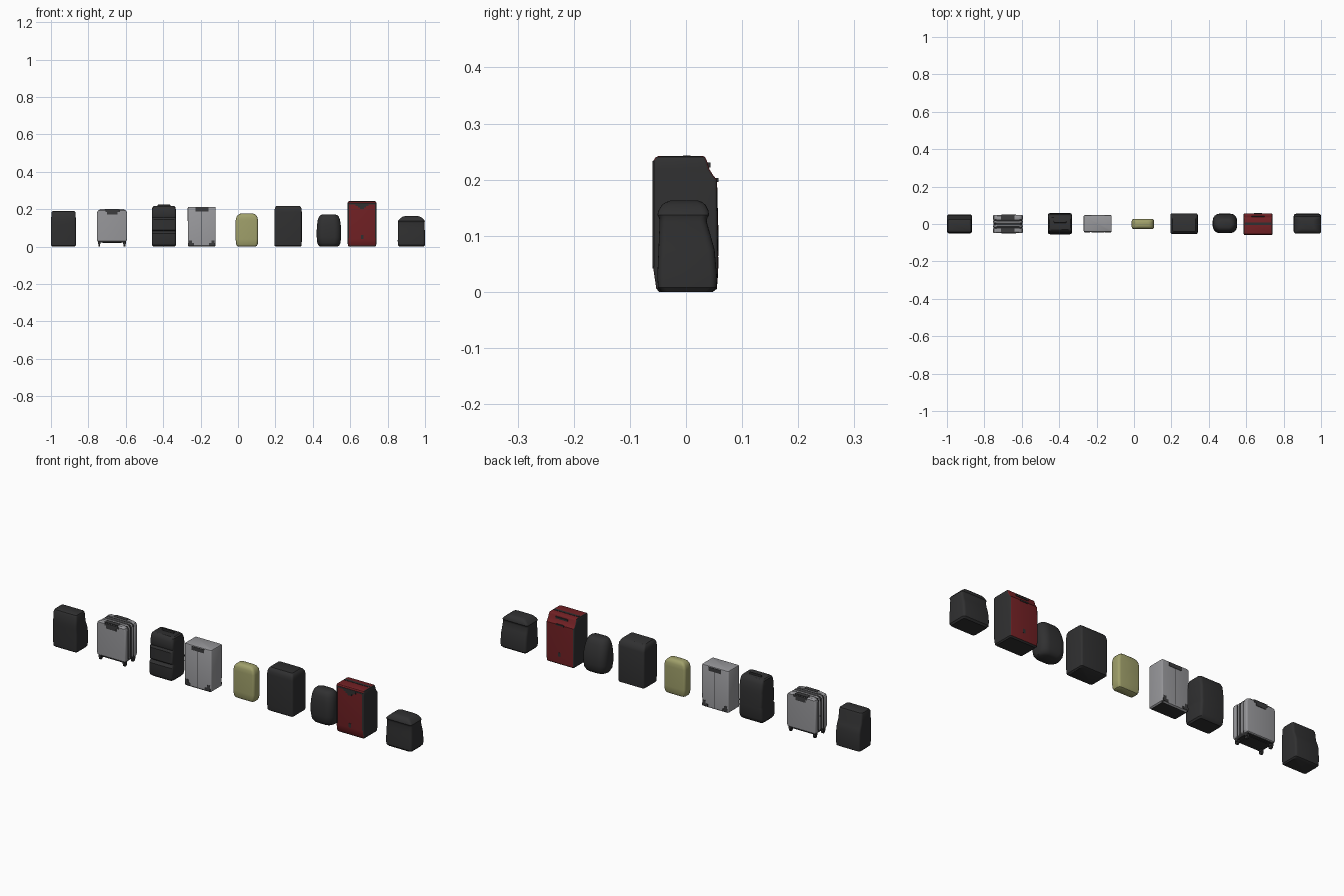
import bpy, bmesh, math
from mathutils import Matrix


def mat(name, r, g, b):
    m = bpy.data.materials.new(name)
    m.diffuse_color = (r, g, b, 1)
    return m


BLACK = mat("black fabric", 0.030, 0.030, 0.031)
SILVER = mat("silver shell", 0.31, 0.31, 0.325)
RED = mat("red fabric", 0.17, 0.015, 0.018)
OLIVE = mat("olive fabric", 0.35, 0.35, 0.145)
TRIM = mat("dark grey trim", 0.045, 0.045, 0.047)


def finish(bm, name, mats, rule=None):
    bmesh.ops.recalc_face_normals(bm, faces=bm.faces)
    bm.normal_update()
    for f in bm.faces:
        f.smooth = True
        if rule:
            f.material_index = rule(f.normal, f.calc_center_median())
    for e in bm.edges:
        e.smooth = len(e.link_faces) == 2 and e.calc_face_angle() < math.radians(32)
    me = bpy.data.meshes.new(name)
    bm.to_mesh(me)
    bm.free()
    for m in mats:
        me.materials.append(m)
    ob = bpy.data.objects.new(name, me)
    bpy.context.collection.objects.link(ob)
    return ob


def bag(name, cx, rows, r, mats, rule=None, seg=4):
    """Loft rounded rectangles; rows are (z, half width, front y, back y)."""
    bm = bmesh.new()
    rings = []
    for z, hx, y0, y1 in rows:
        rr = min(r, hx * 0.98, (y1 - y0) * 0.49)
        ring = []
        for i, (px, py) in enumerate([(hx - rr, y1 - rr), (-hx + rr, y1 - rr),
                                      (-hx + rr, y0 + rr), (hx - rr, y0 + rr)]):
            for k in range(seg + 1):
                a = math.pi / 2 * (i + k / seg)
                ring.append(bm.verts.new((cx + px + rr * math.cos(a),
                                          py + rr * math.sin(a), z)))
        rings.append(ring)
    n = len(rings[0])
    for a, b in zip(rings, rings[1:]):
        for i in range(n):
            bm.faces.new((a[i], a[(i + 1) % n], b[(i + 1) % n], b[i]))
    bm.faces.new(rings[0][::-1])
    bm.faces.new(rings[-1])
    return finish(bm, name, mats, rule)


def block(name, x0, x1, y0, y1, z0, z1, m, bev=0.0):
    bm = bmesh.new()
    bmesh.ops.create_cube(bm, size=1)
    for v in bm.verts:
        v.co = ((x0 + x1) / 2 + v.co.x * (x1 - x0), (y0 + y1) / 2 + v.co.y * (y1 - y0),
                (z0 + z1) / 2 + v.co.z * (z1 - z0))
    if bev:
        bmesh.ops.bevel(bm, geom=bm.edges[:], offset=bev, segments=2, affect='EDGES', profile=0.5)
    return finish(bm, name, [m])


# 1: black backpack, lower back pocket bulges
bag("backpack_one", -0.933, [
    (0, .061, -.040, .040), (.006, .066, -.047, .049), (.03, .067, -.049, .051),
    (.09, .067, -.049, .049), (.115, .066, -.050, .042), (.135, .066, -.050, .033),
    (.178, .065, -.047, .028), (.187, .062, -.042, .024), (.191, .055, -.034, .016)],
    .010, [BLACK])

# 2: silver case, two shells around a dark core
cx = -0.674
bag("case_core", cx, [(.022, .072, -.044, .044), (.03, .077, -.044, .044),
                      (.185, .077, -.044, .044), (.195, .07, -.044, .044)], .004, [BLACK])
for s, side in ((-1, "front"), (1, "back")):
    for a, b, w, part in ((.005, .018, .080, "inner"), (.023, .048, .081, "outer")):
        y0, y1 = sorted((s * a, s * b))
        i0, i1 = (y0 + (.006 if s < 0 else 0), y1 - (.006 if s > 0 else 0))
        bag("case_shell_%s_%s" % (side, part), cx, [
            (.024, w - .012, i0, i1), (.030, w - .004, y0, y1), (.04, w, y0, y1),
            (.18, w, y0, y1), (.193, w - .006, y0, y1), (.200, w - .018, i0, i1)],
            .006, [SILVER])
    y = s * .049
    block("case_handle_patch_" + side, cx - .034, cx + .042, y - .0015, y + .0015, .186, .197, TRIM)
    block("case_handle_grip_" + side, cx - .026, cx + .03, y - .0015, y + .0015, .172, .186, TRIM)
    y0, y1 = sorted((s * .024, s * .046))
    block("case_top_patch_" + side, cx - .036, cx + .036, y0, y1, .197, .2015, TRIM)
    for t in (-1, 1):
        bm = bmesh.new()
        bmesh.ops.create_cone(bm, cap_ends=True, segments=14, radius1=.010, radius2=.010, depth=.009,
                              matrix=Matrix.Translation((cx + t * .067, s * .032, .010))
                              @ Matrix.Rotation(math.pi / 2, 4, 'Y'))
        finish(bm, "case_wheel", [BLACK])
        block("case_wheel_mount", cx + t * .067 - .007, cx + t * .067 + .007,
              s * .032 - .008, s * .032 + .008, .013, .028, BLACK)
block("case_bottom_plate", cx - .05, cx + .05, -.03, .03, .020, .026, BLACK)

# 3: black backpack with stepped front pockets
bag("backpack_pockets", -0.396, [
    (0, .058, -.042, .042), (.008, .064, -.051, .050), (.022, .065, -.055, .054),
    (.070, .065, -.055, .058), (.078, .064, -.047, .058), (.084, .064, -.045, .058),
    (.09, .065, -.051, .058), (.145, .065, -.051, .057), (.155, .064, -.044, .056),
    (.165, .065, -.047, .055), (.195, .064, -.044, .050), (.210, .062, -.038, .042),
    (.216, .056, -.030, .034)], .012, [BLACK])
block("backpack_grab_handle", -.43, -.362, .006, .016, .212, .224, BLACK, .003)

# 4: silver suitcase with dark corner guards
cx = -0.194
bag("suitcase_body", cx, [
    (0, .068, -.038, .040), (.005, .074, -.042, .046), (.206, .075, -.043, .047),
    (.211, .073, -.041, .045), (.213, .069, -.037, .041)], .006,
    [SILVER, BLACK], lambda n, c: 1 if n.z < -.8 else 0)
for y, side in ((-.0435, "front"), (.0475, "back")):
    block("suitcase_handle_" + side, cx - .034, cx + .036, y - .001, y + .001, .189, .208, TRIM)
    block("suitcase_centre_seam_" + side, cx - .0008, cx + .0008, y - .0006, y + .0006, .01, .189, TRIM)
    for s in (-1, 1):
        xs = sorted((cx + s * .040, cx + s * .070))
        block("suitcase_foot_patch", xs[0], xs[1], y - .001, y + .001, .006, .019, TRIM)
        xs = sorted((cx + s * .052, cx + s * .068))
        block("suitcase_foot_tip", xs[0], xs[1], y - .001, y + .001, .019, .034, TRIM)

# 5: small olive rounded bag
bag("olive_bag", 0.0475, [
    (0, .046, -.016, .016), (.004, .053, -.022, .022), (.014, .058, -.026, .026),
    (.04, .060, -.027, .027), (.14, .060, -.027, .027), (.158, .056, -.026, .026),
    (.168, .049, -.023, .023), (.174, .041, -.018, .018), (.177, .032, -.011, .011)],
    .012, [OLIVE])

# 6: large black boxy backpack
bag("backpack_large", 0.268, [
    (0, .066, -.044, .046), (.005, .072, -.050, .055), (.03, .073, -.053, .057),
    (.185, .073, -.053, .056), (.200, .072, -.052, .052), (.212, .068, -.047, .042),
    (.218, .062, -.040, .034)], .009, [BLACK])

# 7: domed black daypack
bag("daypack_round", 0.486, [
    (0, .046, -.026, .030), (.006, .056, -.036, .042), (.02, .062, -.044, .051),
    (.05, .065, -.048, .055), (.09, .065, -.048, .053), (.12, .063, -.046, .046),
    (.145, .059, -.042, .038), (.160, .053, -.036, .030), (.168, .045, -.028, .022),
    (.172, .034, -.018, .012)], .036, [BLACK], seg=6)

# 8: tall red bag with black sides and base
cx = 0.663
bag("red_bag", cx, [
    (0, .071, -.048, .048), (.006, .076, -.053, .055), (.04, .077, -.058, .057),
    (.200, .077, -.058, .055), (.207, .077, -.058, .049), (.218, .077, -.058, .042),
    (.234, .077, -.058, .037), (.240, .075, -.054, .034), (.242, .072, -.049, .031)],
    .006, [RED, BLACK], lambda n, c: 1 if abs(n.x) > .55 or n.z < -.5 else 0)
block("red_bag_top_band", cx - .070, cx + .070, -.005, .008, .2405, .2435, BLACK)
for s in (-1, 1):
    block("red_bag_edge_trim", *sorted((cx + s * .069, cx + s * .074)), -.0595, -.0555, .045, .232, BLACK)
block("red_bag_top_edge", cx - .073, cx + .073, -.0595, -.056, .226, .233, BLACK)
for i, w in enumerate((.034, .022, .011)):
    z = .218 - i * .008
    block("red_bag_front_patch", cx - w, cx + w, -.0595, -.056, z, z + .008, BLACK)
for y0, y1, z0, z1, w in ((.034, .0435, .222, .231, .034), (.046, .0575, .196, .203, .022)):
    block("red_bag_back_patch", cx - w, cx + w, y0, y1, z0, z1, BLACK)
for y0, y1 in ((-.0595, -.056), (.055, .0578)):
    block("red_bag_low_patch", cx - .005, cx + .008, y0, y1, .042, .062, BLACK)

# 9: low black daypack with a lid and a bulging back pocket
bag("daypack_lid", 0.927, [
    (0, .066, -.044, .046), (.008, .072, -.050, .054), (.03, .073, -.051, .055),
    (.075, .072, -.049, .051), (.100, .071, -.048, .044), (.125, .071, -.047, .037),
    (.132, .071, -.048, .038), (.137, .072, -.051, .041), (.145, .066, -.049, .040),
    (.155, .055, -.043, .035), (.160, .046, -.036, .029), (.163, .036, -.027, .021)],
    .012, [BLACK])
